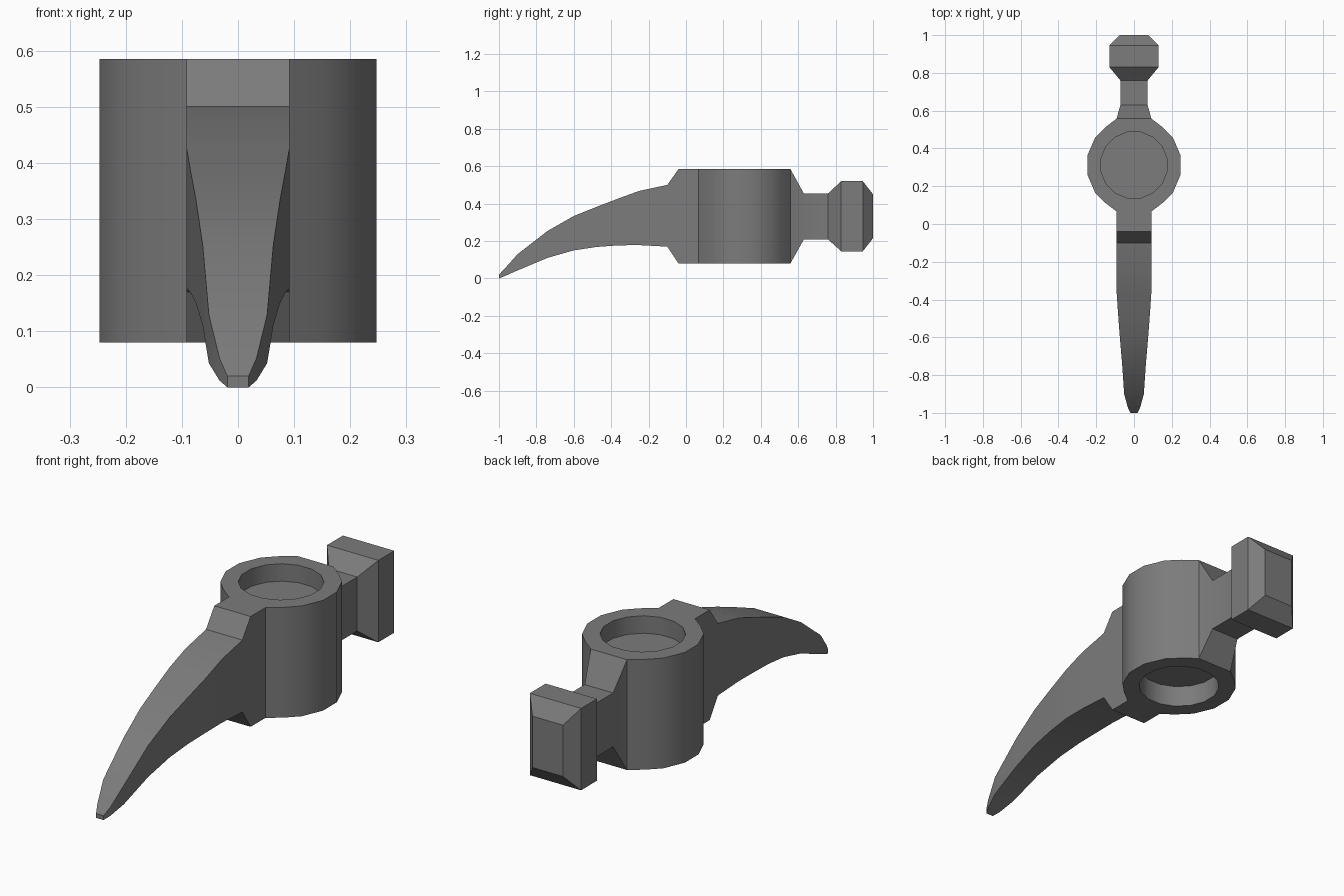
import bpy, bmesh, math

if "Cube" in bpy.data.objects:
    bpy.data.objects.remove(bpy.data.objects["Cube"])

steel = bpy.data.materials.new("dark_grey_steel")
steel.diffuse_color = (0.2, 0.2, 0.2, 1)
steel.use_nodes = True
steel.node_tree.nodes["Principled BSDF"].inputs["Base Color"].default_value = steel.diffuse_color


def finish(bm, name):
    bmesh.ops.recalc_face_normals(bm, faces=bm.faces[:])
    mesh = bpy.data.meshes.new(name)
    bm.to_mesh(mesh)
    bm.free()
    mesh.materials.append(steel)
    ob = bpy.data.objects.new(name, mesh)
    bpy.context.collection.objects.link(ob)
    bpy.ops.object.select_all(action='DESELECT')
    ob.select_set(True)
    bpy.context.view_layer.objects.active = ob
    bpy.ops.object.shade_smooth_by_angle(angle=math.radians(32))
    return ob


def bridge(bm, a, b, skip=()):
    n = len(a)
    for i in range(n):
        if i not in skip:
            bm.faces.new((a[i], a[(i + 1) % n], b[(i + 1) % n], b[i]))


def loft(name, sections):
    """Rectangular sections (y, half width, z low, z high); only the far end is capped."""
    bm = bmesh.new()
    rings = [[bm.verts.new((x, y, z)) for x, z in
              ((-w, lo), (w, lo), (w, hi), (-w, hi))] for y, w, lo, hi in sections]
    for a, b in zip(rings, rings[1:]):
        bridge(bm, a, b)
    bm.faces.new(rings[-1])
    return finish(bm, name)


# Eye collar with a shallow round recess in the top and the bottom
CY, LOW, HIGH = 0.312, 0.08, 0.585
quarter = [(0.247, 0.05), (0.206, 0.146), (0.152, 0.200), (0.092, 0.246)]
outer = (quarter + [(-x, y) for x, y in reversed(quarter)]
         + [(-x, -y) for x, y in quarter] + [(x, -y) for x, y in reversed(quarter)])
inner = [(0.178 * math.cos(a), 0.178 * math.sin(a))
         for a in (math.radians(11.25 + 22.5 * i) for i in range(16))]
bm = bmesh.new()


def ring(points, z):
    return [bm.verts.new((x, CY + y, z)) for x, y in points]


bottom, top = ring(outer, LOW), ring(outer, HIGH)
bridge(bm, bottom, top, skip=(3, 11))   # open where the blade and neck join
for rim, z, depth in ((top, HIGH, -0.08), (bottom, LOW, 0.10)):
    lip, floor = ring(inner, z), ring(inner, z + depth)
    bridge(bm, rim, lip)
    bridge(bm, lip, floor)
    bm.faces.new(floor)
finish(bm, "eye_collar")

# Curved pick blade, tapering to a blunt tip
loft("pick_blade", [
    (0.066, 0.092, 0.08, 0.585), (-0.04, 0.092, 0.08, 0.585),
    (-0.10, 0.092, 0.17, 0.50), (-0.25, 0.092, 0.178, 0.468),
    (-0.36, 0.092, 0.177, 0.428), (-0.48, 0.084, 0.168, 0.382),
    (-0.60, 0.075, 0.15, 0.334), (-0.74, 0.063, 0.11, 0.254),
    (-0.90, 0.052, 0.043, 0.130), (-0.97, 0.033, 0.012, 0.052),
    (-1.00, 0.019, 0.0, 0.02)])

# Neck and chamfered striking head
loft("hammer_head", [
    (0.558, 0.092, 0.08, 0.585), (0.63, 0.072, 0.208, 0.455),
    (0.76, 0.072, 0.208, 0.455), (0.83, 0.13, 0.145, 0.52),
    (0.945, 0.13, 0.145, 0.52), (1.00, 0.077, 0.215, 0.45)])
